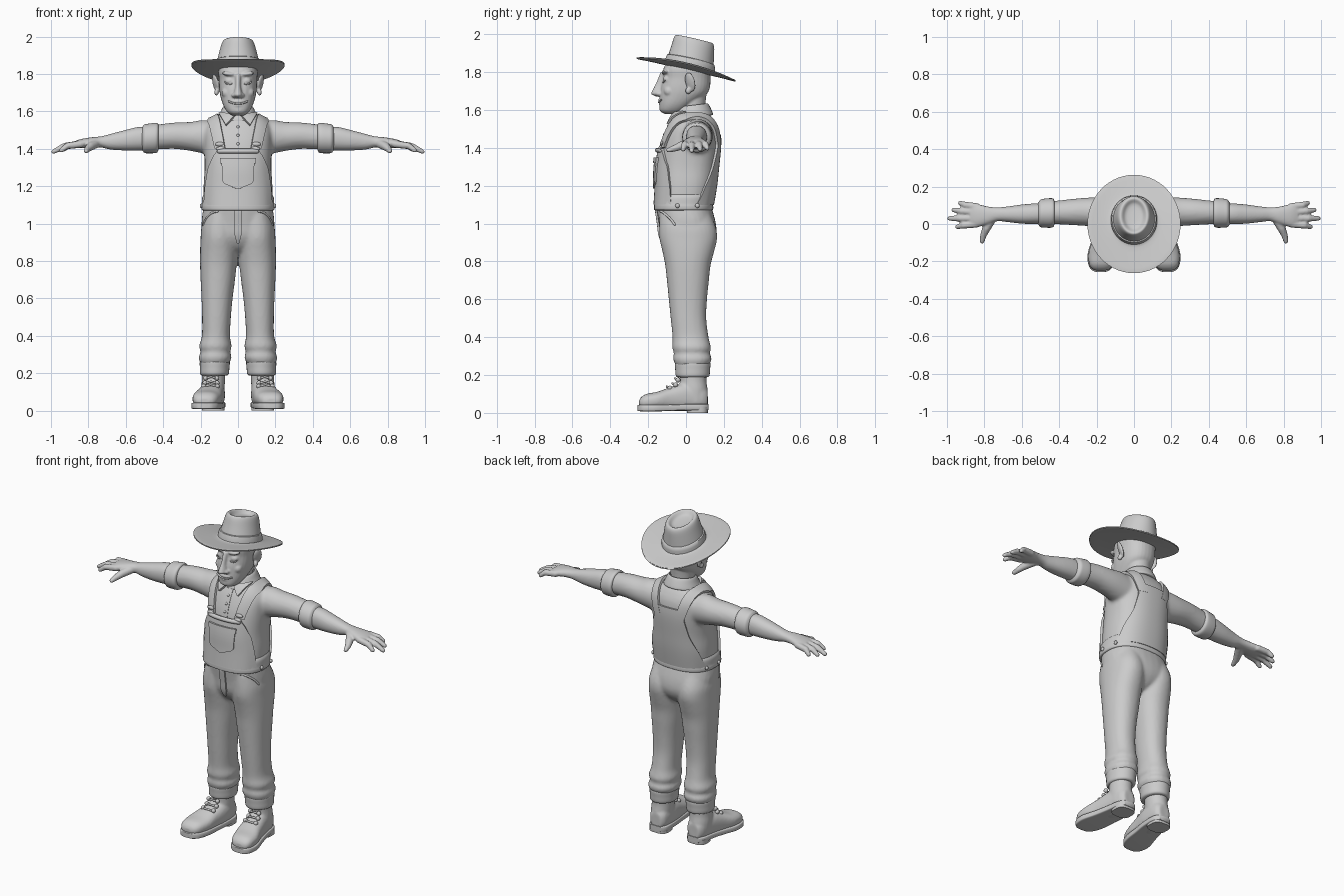
import bpy, bmesh, math
from mathutils import Vector, Matrix
from mathutils.bvhtree import BVHTree

grey = bpy.data.materials.new("clay_grey")
grey.diffuse_color = (0.6, 0.6, 0.6, 1)


def loft(bm, axis, rows, p=2.0, n=32, steps=4, warp=None):
    """Skin superellipse sections (t, c1, c2, r1, r2) along an axis, eased between rows."""
    fine = []
    for i in range(len(rows) - 1):
        a, b, c, d = (rows[min(max(j, 0), len(rows) - 1)] for j in range(i - 1, i + 3))
        for s in range(steps):
            u = s / steps
            fine.append([0.5 * (2 * q + (r - o) * u + (2 * o - 5 * q + 4 * r - e) * u * u
                                + (3 * q - o - 3 * r + e) * u ** 3) for o, q, r, e in zip(a, b, c, d)])
    fine.append(rows[-1])
    rings = []
    for t, c1, c2, r1, r2 in fine:
        ring = []
        for k in range(n):
            a = 2 * math.pi * k / n
            c, s = math.cos(a), math.sin(a)
            u = c1 + r1 * math.copysign(abs(c) ** (2 / p), c)
            v = c2 + r2 * math.copysign(abs(s) ** (2 / p), s)
            co = {'x': (t, u, v), 'y': (u, t, v), 'z': (u, v, t)}[axis]
            ring.append(bm.verts.new(warp(*co) if warp else co))
        rings.append(ring)
    for a, b in zip(rings, rings[1:]):
        for k in range(n):
            bm.faces.new((a[k], a[(k + 1) % n], b[(k + 1) % n], b[k]))
    bm.faces.new(rings[0])
    bm.faces.new(rings[-1])


def ball(bm, loc, scale, rot=(0, 0, 0), n=16):
    m = Matrix.Translation(loc)
    for ang, ax in zip(rot, 'XYZ'):
        m = m @ Matrix.Rotation(math.radians(ang), 4, ax)
    bmesh.ops.create_uvsphere(bm, u_segments=n, v_segments=n // 2, radius=1,
                              matrix=m @ Matrix.Diagonal((*scale, 1)))


def tube(bm, pts, radii, n=10):
    pts = [Vector(p) for p in pts]
    rings = []
    for i, p in enumerate(pts):
        q = (pts[min(i + 1, len(pts) - 1)] - pts[max(i - 1, 0)]).to_track_quat('Z', 'Y')
        r = radii[i] if isinstance(radii, (list, tuple)) else radii
        rings.append([bm.verts.new(p + q @ Vector((r * math.cos(2 * math.pi * k / n),
                                                   r * math.sin(2 * math.pi * k / n), 0))) for k in range(n)])
        if i in (0, len(pts) - 1):
            ball(bm, p, (r, r, r), n=10)
    for a, b in zip(rings, rings[1:]):
        for k in range(n):
            bm.faces.new((a[k], a[(k + 1) % n], b[(k + 1) % n], b[k]))


def hit(surf, origin, direction):
    loc, nor, _, _ = surf.ray_cast(Vector(origin), Vector(direction))
    if loc is None:
        loc, nor, _, _ = surf.find_nearest(Vector(origin) + Vector(direction))
    return loc, nor


def patch(bm, surf, rays, th):
    """Closed cloth panel laid on a surface from a grid of rays."""
    grid = [[hit(surf, *r) for r in row] for row in rays]
    top = [[bm.verts.new(l + n * th) for l, n in row] for row in grid]
    low = [[bm.verts.new(l - n * 0.008) for l, n in row] for row in grid]
    R, C = len(grid), len(grid[0])
    for i in range(R - 1):
        for j in range(C - 1):
            for g in (top, low):
                bm.faces.new((g[i][j], g[i][j + 1], g[i + 1][j + 1], g[i + 1][j]))
    rim = ([(0, j) for j in range(C)] + [(i, C - 1) for i in range(1, R)]
           + [(R - 1, j) for j in range(C - 2, -1, -1)] + [(i, 0) for i in range(R - 2, 0, -1)])
    for (i, j), (k, l) in zip(rim, rim[1:] + rim[:1]):
        bm.faces.new((top[i][j], top[k][l], low[k][l], low[i][j]))


def lerp(keys, t):
    for (a, va), (b, vb) in zip(keys, keys[1:]):
        if (a - t) * (b - t) <= 0:
            return va + (vb - va) * (t - a) / (b - a)
    return keys[-1][1]


def panel(bm, surf, keys, side, th, rows=16, cols=16):
    """Panel facing front (-1) or back (+1); keys give (z, half width)."""
    z0, z1 = keys[0][0], keys[-1][0]
    zs = [z0 + (z1 - z0) * i / rows for i in range(rows + 1)]
    patch(bm, surf, [[((lerp(keys, z) * (2 * j / cols - 1), side, z), (0, -side, 0))
                      for j in range(cols + 1)] for z in zs], th)


def finish(name, bm, mirror=False, voxel=0, smooth=4, angle=50):
    bmesh.ops.recalc_face_normals(bm, faces=bm.faces)
    me = bpy.data.meshes.new(name)
    bm.to_mesh(me)
    ob = bpy.data.objects.new(name, me)
    bpy.context.collection.objects.link(ob)
    if mirror:
        ob.modifiers.new("mirror", 'MIRROR').use_mirror_merge = False
    if voxel:
        ob.modifiers.new("fuse", 'REMESH').voxel_size = voxel
        m = ob.modifiers.new("relax", 'SMOOTH')
        m.iterations = smooth
    dg = bpy.context.evaluated_depsgraph_get()
    ob.data = bpy.data.meshes.new_from_object(ob.evaluated_get(dg))
    ob.modifiers.clear()
    ob.data.materials.clear()
    ob.data.materials.append(grey)
    bpy.ops.object.select_all(action='DESELECT')
    ob.select_set(True)
    bpy.context.view_layer.objects.active = ob
    bpy.ops.object.shade_smooth_by_angle(angle=math.radians(angle))
    return BVHTree.FromPolygons([v.co for v in ob.data.vertices], [p.vertices for p in ob.data.polygons])


# shirt: torso and sleeves fused
b = bmesh.new()
loft(b, 'z', [(1.07, 0, -.015, .182, .145), (1.2, 0, 0, .184, .152), (1.3, 0, .007, .178, .156),
              (1.42, 0, .022, .182, .152), (1.5, 0, .033, .18, .135), (1.55, 0, .035, .15, .11),
              (1.58, 0, .035, .1, .088), (1.61, 0, .035, .07, .07)], p=2.4, n=48)
loft(b, 'x', [(.08, .06, 1.45, .08, .09), (.18, .062, 1.464, .08, .09), (.25, .065, 1.466, .076, .078),
              (.33, .064, 1.47, .07, .071), (.4, .062, 1.466, .064, .068), (.47, .06, 1.458, .06, .064)])
b2 = bmesh.ops.duplicate(b, geom=[f for f in b.faces if f.calc_center_median().x > .08])['geom']
shirt = finish("shirt", b, mirror=True, voxel=.011)

# rolled sleeve cuffs
b = bmesh.new()
loft(b, 'x', [(.425, .06, 1.462, .06, .066), (.43, .06, 1.46, .074, .077), (.445, .059, 1.458, .079, .081),
              (.48, .058, 1.455, .077, .079), (.5, .057, 1.454, .073, .076), (.512, .056, 1.454, .058, .062)])
finish("sleeve_cuffs", b, mirror=True)

# forearms, palms and fingers
b = bmesh.new()
loft(b, 'x', [(.45, .057, 1.455, .056, .06), (.53, .055, 1.454, .055, .063), (.6, .053, 1.446, .051, .055),
              (.68, .052, 1.438, .041, .042), (.73, .052, 1.437, .037, .03), (.78, .046, 1.435, .047, .027),
              (.84, .045, 1.428, .062, .024), (.875, .046, 1.422, .058, .018)], p=2.2)
for y, tip in ((.092, (.93, .112, 1.398)), (.062, (.965, .075, 1.392)),
               (.03, (.986, .03, 1.385)), (0, (.945, -.015, 1.392))):
    mid = ((.86 + tip[0]) / 2 + .01, (y + tip[1]) / 2, (1.424 + tip[2]) / 2 + .008)
    tube(b, [(.84, y, 1.425), mid, tip], [.02, .018, .013])
tube(b, [(.755, .035, 1.43), (.79, -.025, 1.412), (.805, -.06, 1.398), (.812, -.093, 1.388)], [.025, .023, .018, .013])
finish("arms_and_hands", b, mirror=True, voxel=.006, smooth=3)

# trousers: hips and legs fused
b = bmesh.new()
loft(b, 'z', [(1.09, 0, -.012, .184, .146), (1.0, 0, .007, .195, .151), (.93, 0, .012, .175, .146),
              (.87, 0, .012, .1, .11), (.83, 0, .012, .04, .05)], p=2.4)
loft(b, 'z', [(1.05, .09, -.005, .088, .135), (.98, .098, .008, .098, .15), (.92, .1, .012, .1, .152),
              (.85, .102, .012, .101, .136), (.78, .105, .01, .098, .12), (.7, .108, .01, .092, .111),
              (.6, .112, .01, .083, .101), (.5, .115, .013, .077, .094), (.4, .118, .024, .075, .095),
              (.345, .121, .03, .087, .102), (.315, .121, .031, .079, .095), (.285, .122, .034, .088, .102),
              (.25, .125, .033, .076, .088)], p=2.2)
trousers = finish("trousers", b, mirror=True, voxel=.01, smooth=3)

# turned-up trouser hems
b = bmesh.new()
loft(b, 'z', [(.27, .124, .034, .07, .085), (.262, .124, .035, .08, .094), (.23, .125, .035, .079, .092),
              (.195, .126, .035, .076, .088), (.187, .126, .035, .06, .07)])
finish("trouser_hems", b, mirror=True)

# waistband rolled over the hips
b = bmesh.new()
loft(b, 'z', [(1.07, 0, -.013, .178, .14), (1.073, 0, -.013, .193, .155), (1.09, 0, -.013, .196, .157),
              (1.105, 0, -.013, .194, .156), (1.14, 0, -.009, .191, .156), (1.16, 0, -.005, .178, .145)], p=2.4, n=48)
finish("waistband", b)

# bib, back panel, pocket, straps
b = bmesh.new()
panel(b, shirt, [(1.1, .172), (1.2, .166), (1.3, .15), (1.36, .125), (1.395, .102)], -1, .014)
bib = finish("front_bib", b)
b = bmesh.new()
panel(b, shirt, [(1.1, .172), (1.2, .155), (1.3, .118), (1.4, .1), (1.47, .1)], 1, .013)
finish("back_panel", b)
b = bmesh.new()
panel(b, bib, [(1.185, .005), (1.212, .07), (1.225, .08), (1.345, .086)], -1, .009, rows=24)
panel(b, bib, [(1.32, .09), (1.348, .09)], -1, .014, rows=2)
finish("bib_pocket", b)
b = bmesh.new()
tube(b, [hit(bib, (x * .0125, -1, 1.388), (0, 1, 0))[0] for x in range(-8, 9)], .013)
finish("bib_hem", b)
b = bmesh.new()
rays = []
for i in range(41):
    a = math.radians(-4 + 180 * i / 40)
    d = Vector((0, -math.cos(a), math.sin(a)))
    x = lerp([(0, .093), (18, .13), (24, .128), (40, .075)], i)
    rays.append([(Vector((x + w, .03, 1.41)) + d, -d) for w in (-.026, -.013, 0, .013, .026)])
patch(b, shirt, rays, .014)
finish("shoulder_straps", b, mirror=True)

# buckles, shirt buttons, side buttons
b = bmesh.new()
for x, z in ((.097, 1.425), (.092, 1.4)):
    p = hit(shirt, (x, -1, z), (0, 1, 0))[0]
    ball(b, p + Vector((0, -.015, 0)), (.026, .01, .012))
for y in (-.045, .06):
    ball(b, hit(trousers, (1, y, 1.07), (-1, 0, 0))[0] + Vector((.013, 0, .025)), (.008, .012, .012))
finish("buckles_and_side_buttons", b, mirror=True)
b = bmesh.new()
for z in (1.515, 1.47, 1.425):
    ball(b, hit(shirt, (0, -1, z), (0, 1, 0))[0], (.009, .007, .009))
panel(b, shirt, [(1.38, .02), (1.55, .02)], -1, .003, cols=4)
finish("shirt_buttons", b)

# fly and hip pocket seams
b = bmesh.new()
panel(b, trousers, [(.9, .006), (.94, .018), (1.08, .018)], -1, .01, cols=6)
finish("fly", b)
b = bmesh.new()
tube(b, [hit(trousers, (.11 + .08 * math.sin(u), -1, .955 + .11 * math.cos(u)), (0, 1, 0))[0]
         for u in (0, .2, .4, .6, .8, 1, 1.2)], .006)
finish("pocket_seams", b, mirror=True)

# collar with two front points
b = bmesh.new()
loft(b, 'z', [(1.56, 0, .035, .1, .1), (1.565, 0, .033, .108, .11), (1.595, 0, .036, .094, .096),
              (1.62, 0, .037, .082, .082), (1.622, 0, .037, .072, .073), (1.58, 0, .037, .066, .067)],
     warp=lambda x, y, z: (x, y, z + .12 * (y - .03)))
finish("collar", b)
b = bmesh.new()
A, B, C = Vector((.012, 1.575)), Vector((.098, 1.585)), Vector((.062, 1.522))
rays = []
for i in range(7):
    l, r = A.lerp(C, i / 6), B.lerp(C, i / 6)
    rays.append([((q.x, -1, q.y), (0, 1, 0)) for q in (l.lerp(r, j / 6) + Vector((j * .0003, 0)) for j in range(7))])
patch(b, shirt, rays, .018)
finish("collar_points", b, mirror=True)

# head: skull, jaw, neck, nose, brows, lids, cheeks
b = bmesh.new()
loft(b, 'z', [(1.578, 0, -.075, .03, .035), (1.595, 0, -.072, .056, .064), (1.63, 0, -.05, .078, .09),
              (1.68, 0, -.016, .094, .122), (1.72, 0, -.004, .1, .13), (1.77, 0, .004, .102, .126),
              (1.82, 0, .006, .104, .125), (1.88, 0, .015, .085, .1)], p=2.3)
loft(b, 'z', [(1.52, 0, .035, .068, .068), (1.62, 0, .036, .066, .066), (1.74, 0, .035, .075, .08)])
ball(b, (0, -.105, 1.605), (.036, .036, .024))
loft(b, 'z', [(1.672, 0, -.13, .016, .03), (1.685, 0, -.14, .026, .044), (1.7, 0, -.138, .023, .042),
              (1.74, 0, -.125, .015, .034), (1.8, 0, -.105, .018, .03)], n=20)
for s in (-1, 1):
    ball(b, (s * .02, -.14, 1.686), (.015, .022, .013))
    ball(b, (s * .045, -.108, 1.8), (.042, .022, .012), (0, s * -8, 0))
    ball(b, (s * .043, -.098, 1.762), (.029, .024, .022))
    ball(b, (s * .058, -.088, 1.70), (.03, .03, .03))
ball(b, (0, -.123, 1.652), (.045, .024, .014))
ball(b, (0, -.125, 1.632), (.034, .02, .008))
finish("head", b, voxel=.0055, smooth=2)

# lid creases and smile
b = bmesh.new()
for s in (-1, 1):
    tube(b, [(s * .043 + .026 * math.cos(u), -.113 - .008 * math.sin(u), 1.756 - .01 * math.sin(u))
             for u in (0, .6, 1.2, 1.57, 2, 2.6, 3.14)], .004)
tube(b, [(x * .01, -.144 + .00045 * x * x, 1.641 + .0005 * x * x) for x in range(-5, 6)], .005)
finish("lid_creases_and_smile", b)

# ears
b = bmesh.new()
ball(b, (.118, .022, 1.748), (.012, .03, .054), (12, 12, -30))
ball(b, (.115, .012, 1.702), (.012, .016, .018))
finish("ears", b, mirror=True, voxel=.005, smooth=3)

# hat: sloping brim with raised sides, crown with dented top
tilt = lambda x, y, z: (x, y, z - .23 * y + .55 * x * x)
b = bmesh.new()
loft(b, 'z', [(1.812, 0, .02, .09, .1), (1.812, 0, 0, .17, .18), (1.81, 0, 0, .242, .256), (1.814, 0, 0, .247, .26),
              (1.82, 0, 0, .242, .256), (1.826, 0, 0, .17, .18), (1.835, 0, .02, .12, .127),
              (1.87, 0, .026, .112, .12), (1.92, 0, .035, .1, .113), (1.965, 0, .042, .088, .107),
              (1.984, 0, .044, .077, .098), (1.984, 0, .044, .064, .086), (1.966, 0, .042, .045, .064),
              (1.962, 0, .04, .015, .025)], n=56, steps=3, warp=tilt)
finish("hat", b)
b = bmesh.new()
loft(b, 'z', [(1.832, 0, .02, .11, .115), (1.834, 0, .021, .124, .131), (1.872, 0, .026, .117, .125),
              (1.875, 0, .027, .104, .11)], n=56, steps=2, warp=tilt)
finish("hat_band", b)

# boots: upper, sole, heel, laces
b = bmesh.new()
loft(b, 'y', [(.115, .13, .075, .035, .045), (.085, .13, .085, .056, .065), (0, .136, .085, .066, .075),
              (-.08, .15, .075, .07, .062), (-.15, .165, .066, .077, .046), (-.21, .174, .06, .067, .04),
              (-.238, .177, .054, .05, .028), (-.248, .178, .05, .03, .015)], p=2.5)
loft(b, 'z', [(.05, .136, .045, .056, .066), (.12, .134, .04, .062, .074), (.17, .131, .038, .062, .07),
              (.22, .13, .038, .064, .072)])
finish("boot_uppers", b, mirror=True, voxel=.008, smooth=3)
b = bmesh.new()
loft(b, 'y', [(.118, .13, .03, .036, .016), (.085, .13, .03, .06, .017), (0, .137, .03, .068, .017),
              (-.08, .152, .027, .073, .017), (-.16, .168, .026, .08, .018), (-.22, .175, .026, .068, .018),
              (-.248, .178, .026, .045, .017), (-.256, .178, .026, .025, .015)], p=7)
loft(b, 'z', [(0, .132, .06, .06, .055), (.03, .132, .06, .061, .057)], p=3, steps=1)
finish("boot_soles", b, mirror=True)
b = bmesh.new()
for y, z, w in ((-.042, .178, .03), (-.055, .152, .033), (-.085, .135, .036)):
    x = .14 - y * .08
    tube(b, [(x - w, y, z - .006), (x, y - .016, z + .004), (x + w, y, z - .006)], .006)
    for s in (-1, 1):
        ball(b, (x + s * w, y, z - .004), (.013, .013, .013))
finish("boot_laces", b, mirror=True)
